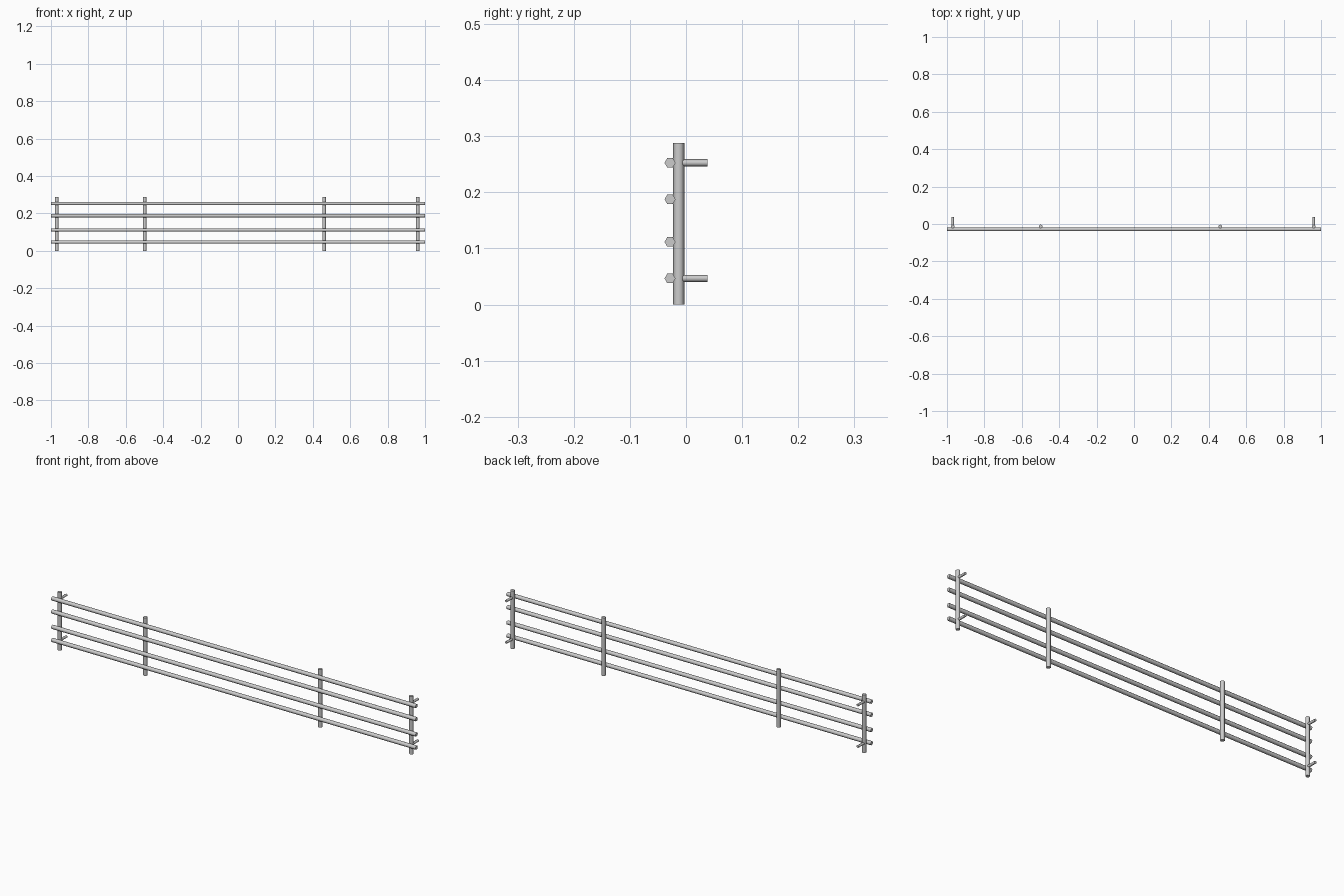
import bpy
import math
from mathutils import Vector

if "Cube" in bpy.data.objects:
    bpy.data.objects.remove(bpy.data.objects["Cube"])


def rod(name, start, end, radius, spin=0.0):
    """Six-sided rod between two points, smooth sides and crisp flat ends."""
    a, b = Vector(start), Vector(end)
    axis = b - a
    bpy.ops.mesh.primitive_cylinder_add(vertices=6, radius=radius, depth=axis.length)
    ob = bpy.context.object
    ob.name = name
    # spin about own axis first, then point along the rod direction
    for v in ob.data.vertices:
        x, y = v.co.x, v.co.y
        v.co.x = x * math.cos(spin) - y * math.sin(spin)
        v.co.y = x * math.sin(spin) + y * math.cos(spin)
    if abs(axis.x) > 0.001:
        ob.rotation_euler = (0, math.pi / 2, 0)
    elif abs(axis.y) > 0.001:
        ob.rotation_euler = (-math.pi / 2, 0, 0)
    ob.location = (a + b) / 2
    bpy.ops.object.shade_smooth_by_angle(angle=math.radians(65))
    return ob


RAIL_Z = (0.0465, 0.1115, 0.1875, 0.2525)
POST_X = (-0.969, -0.499, 0.461, 0.961)
POST_Y = -0.013

# horizontal rails, corners facing front and back
for i, z in enumerate(RAIL_Z):
    rod(f"rail_{i + 1}", (-1, -0.0285, z), (1, -0.0285, z), 0.0098)

# upright posts
for i, x in enumerate(POST_X):
    rod(f"post_{i + 1}", (x, POST_Y, 0), (x, POST_Y, 0.288), 0.0103)

# mounting pegs behind the end posts, level with top and bottom rails
for side, x in (("left", POST_X[0]), ("right", POST_X[-1])):
    for level, z in (("lower", RAIL_Z[0]), ("upper", RAIL_Z[-1])):
        rod(f"mounting_peg_{side}_{level}", (x, POST_Y, z), (x, 0.038, z), 0.0064)
